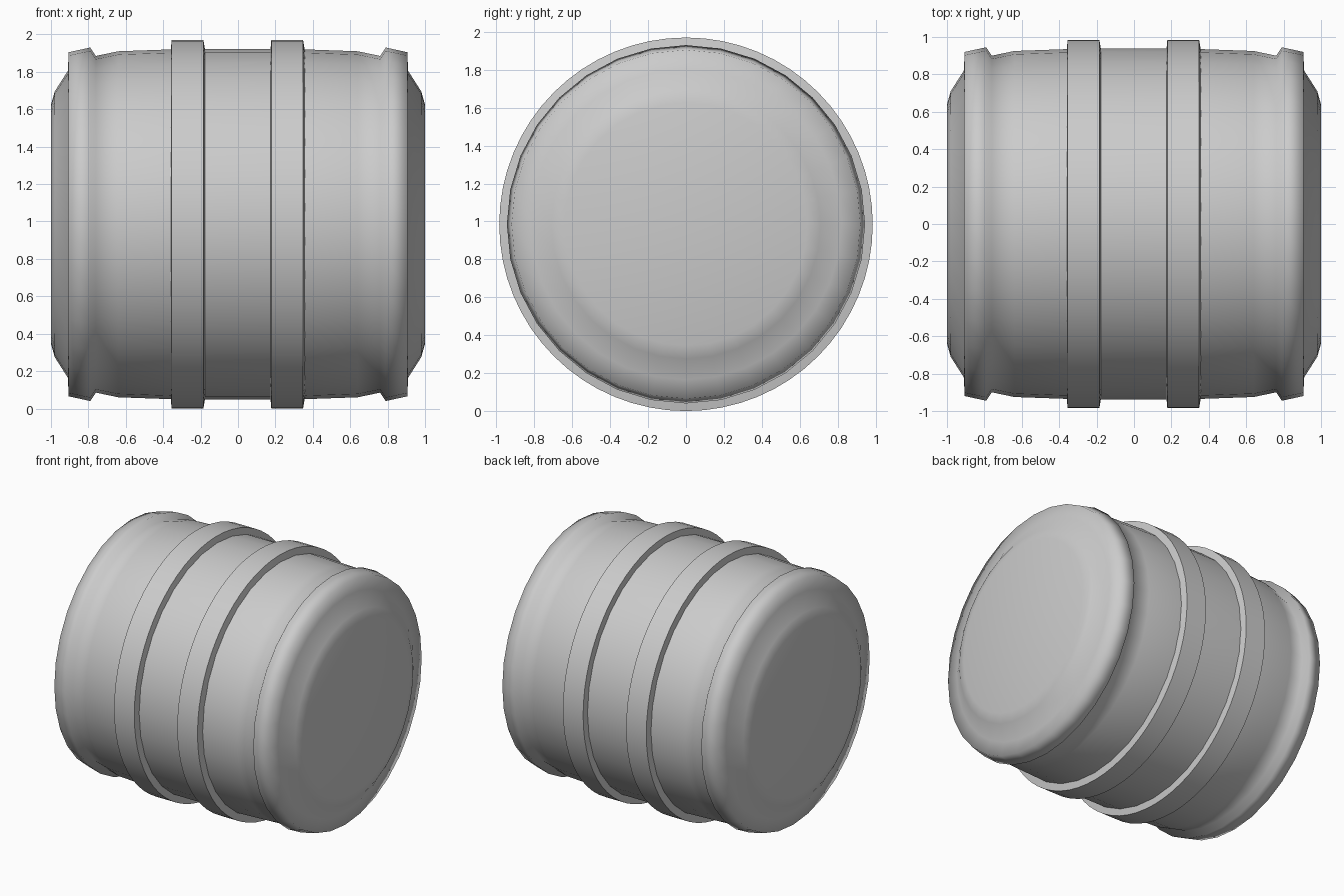
import bpy, bmesh
from math import sin, cos, pi, radians

if "Cube" in bpy.data.objects:
    bpy.data.objects.remove(bpy.data.objects["Cube"])

CENTRE_Z = 0.985


def lathe(name, profile, sides, caps=False, closed=False, angle=40):
    """Spin (x, radius) points around the x axis."""
    bm = bmesh.new()
    rings = []
    for x, r in profile:
        rings.append([bm.verts.new((x, r * cos(2 * pi * i / sides),
                                    CENTRE_Z + r * sin(2 * pi * i / sides)))
                      for i in range(sides)])
    pairs = list(zip(rings, rings[1:]))
    if closed:
        pairs.append((rings[-1], rings[0]))
    for a, b in pairs:
        for i in range(sides):
            j = (i + 1) % sides
            bm.faces.new((a[i], a[j], b[j], b[i]))
    if caps:
        bm.faces.new(rings[0])
        bm.faces.new(rings[-1])
    bmesh.ops.recalc_face_normals(bm, faces=bm.faces)
    mesh = bpy.data.meshes.new(name)
    bm.to_mesh(mesh)
    bm.free()
    obj = bpy.data.objects.new(name, mesh)
    bpy.context.collection.objects.link(obj)
    bpy.ops.object.select_all(action='DESELECT')
    obj.select_set(True)
    bpy.context.view_layer.objects.active = obj
    bpy.ops.object.shade_smooth_by_angle(angle=radians(angle))
    return obj


# Body: domed ends, raised end lips, slightly bulging wall
half = [(-1.0, 0.64), (-0.98, 0.71), (-0.91, 0.82), (-0.905, 0.92),
        (-0.79, 0.945), (-0.76, 0.90), (-0.64, 0.925), (-0.36, 0.935),
        (-0.18, 0.938)]
body = half + [(-x, r) for x, r in reversed(half)]
lathe("barrel_body", body, 32, caps=True, angle=75)

# Two raised hoops around the wall
hoop = [(-0.36, 0.925), (-0.355, 0.985), (-0.185, 0.985), (-0.175, 0.925)]
lathe("hoop_left", hoop, 64)
lathe("hoop_right", [(x + 0.533, r) for x, r in hoop], 64)
